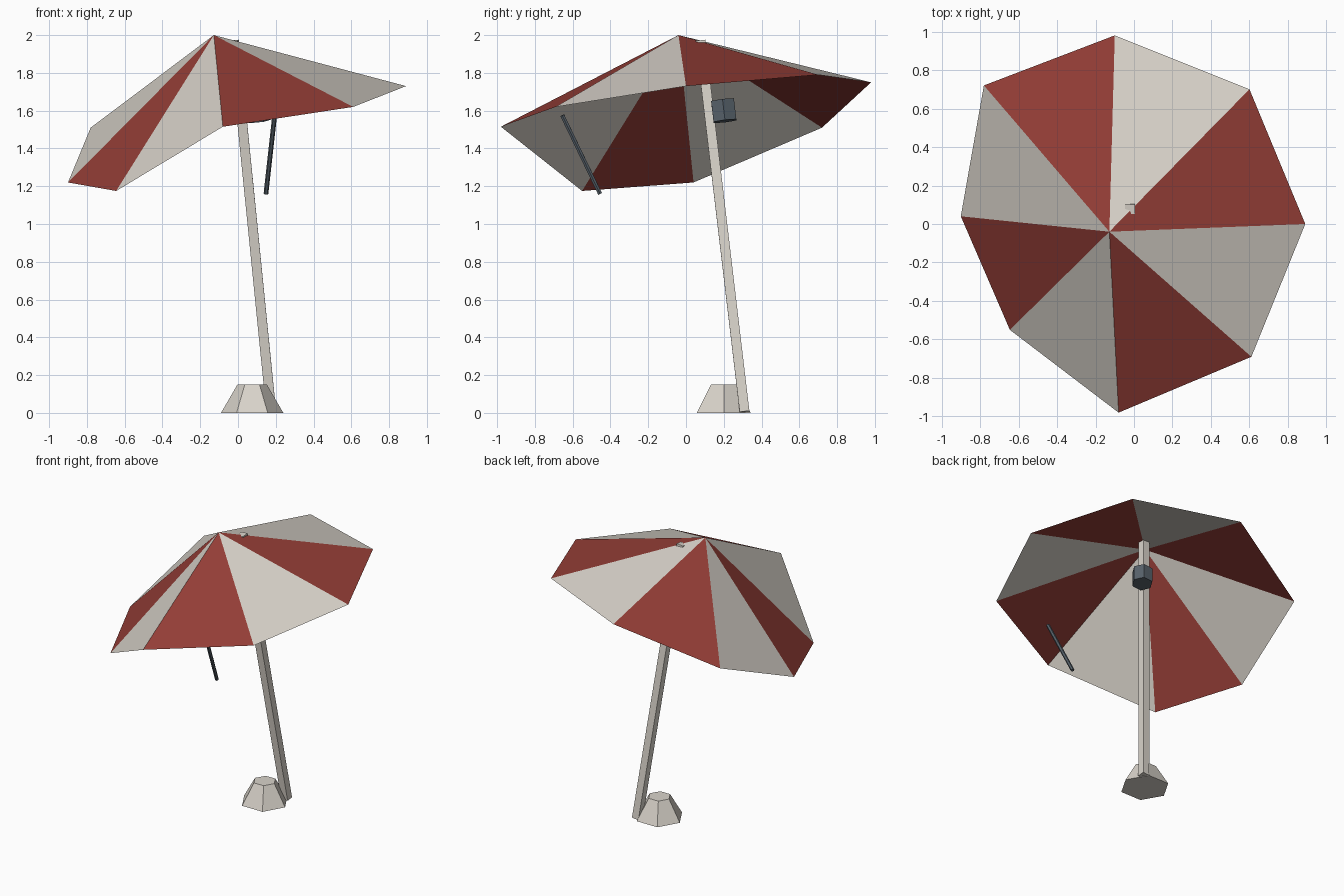
import bpy
import bmesh
from math import radians
from mathutils import Matrix, Vector

cube = bpy.data.objects.get("Cube")
if cube:
    bpy.data.objects.remove(cube, do_unlink=True)


def make_material(name, colour):
    mat = bpy.data.materials.new(name)
    mat.use_nodes = True
    mat.diffuse_color = (*colour, 1)
    for node in mat.node_tree.nodes:
        if node.type == "BSDF_PRINCIPLED":
            node.inputs["Base Color"].default_value = (*colour, 1)
    return mat


cream = make_material("cream", (0.69, 0.65, 0.59))
red = make_material("brick red", (0.30, 0.048, 0.038))
slate = make_material("slate grey", (0.095, 0.12, 0.145))


def finish(name, bm, *materials):
    mesh = bpy.data.meshes.new(name)
    bm.to_mesh(mesh)
    bm.free()
    for mat in materials:
        mesh.materials.append(mat)
    obj = bpy.data.objects.new(name, mesh)
    bpy.context.scene.collection.objects.link(obj)
    return obj


def prism(name, start, end, sides, r1, r2, spin, mat):
    """Flat-sided prism or frustum running from start to end."""
    start, end = Vector(start), Vector(end)
    axis = end - start
    turn = Vector((0, 0, 1)).rotation_difference(axis).to_matrix().to_4x4()
    place = (Matrix.Translation((start + end) / 2) @ turn
             @ Matrix.Rotation(radians(spin), 4, "Z"))
    bm = bmesh.new()
    bmesh.ops.create_cone(bm, cap_ends=True, segments=sides, radius1=r1,
                          radius2=r2, depth=axis.length, matrix=place)
    return finish(name, bm, mat)


# Canopy: eight alternating panels around the peak
rim = [(-0.10, 0.98, 1.75), (0.60, 0.70, 1.79), (0.89, 0.00, 1.73),
       (0.61, -0.69, 1.62), (-0.08, -0.98, 1.515), (-0.645, -0.55, 1.175),
       (-0.90, 0.04, 1.22), (-0.78, 0.72, 1.51)]
bm = bmesh.new()
peak = bm.verts.new((-0.128, -0.04, 2.0))
ring = [bm.verts.new(p) for p in rim]
for i, corner in enumerate(ring):
    panel = bm.faces.new((peak, ring[(i + 1) % len(ring)], corner))
    panel.material_index = i % 2
finish("canopy", bm, cream, red)

# Leaning square pole
foot, tip = Vector((0.176, 0.310, 0.006)), Vector((-0.021, 0.077, 1.97))
prism("pole", foot, tip, 4, 0.0365, 0.0365, 45, cream)

# Six-sided weighted base
prism("base", (0.075, 0.20, 0), (0.075, 0.20, 0.15), 6, 0.165, 0.078, 90, cream)

# Crank housing beside the pole, parallel to it
lean = (tip - foot).normalized() * 0.056
hub = Vector((0.096, 0.20, 1.60))
prism("crank_housing", hub - lean, hub + lean, 6, 0.07, 0.07, 90, slate)

# Tilt handle hanging under the canopy
prism("tilt_handle", (0.148, -0.455, 1.16), (0.194, -0.655, 1.575),
      6, 0.0125, 0.0125, 90, slate)
